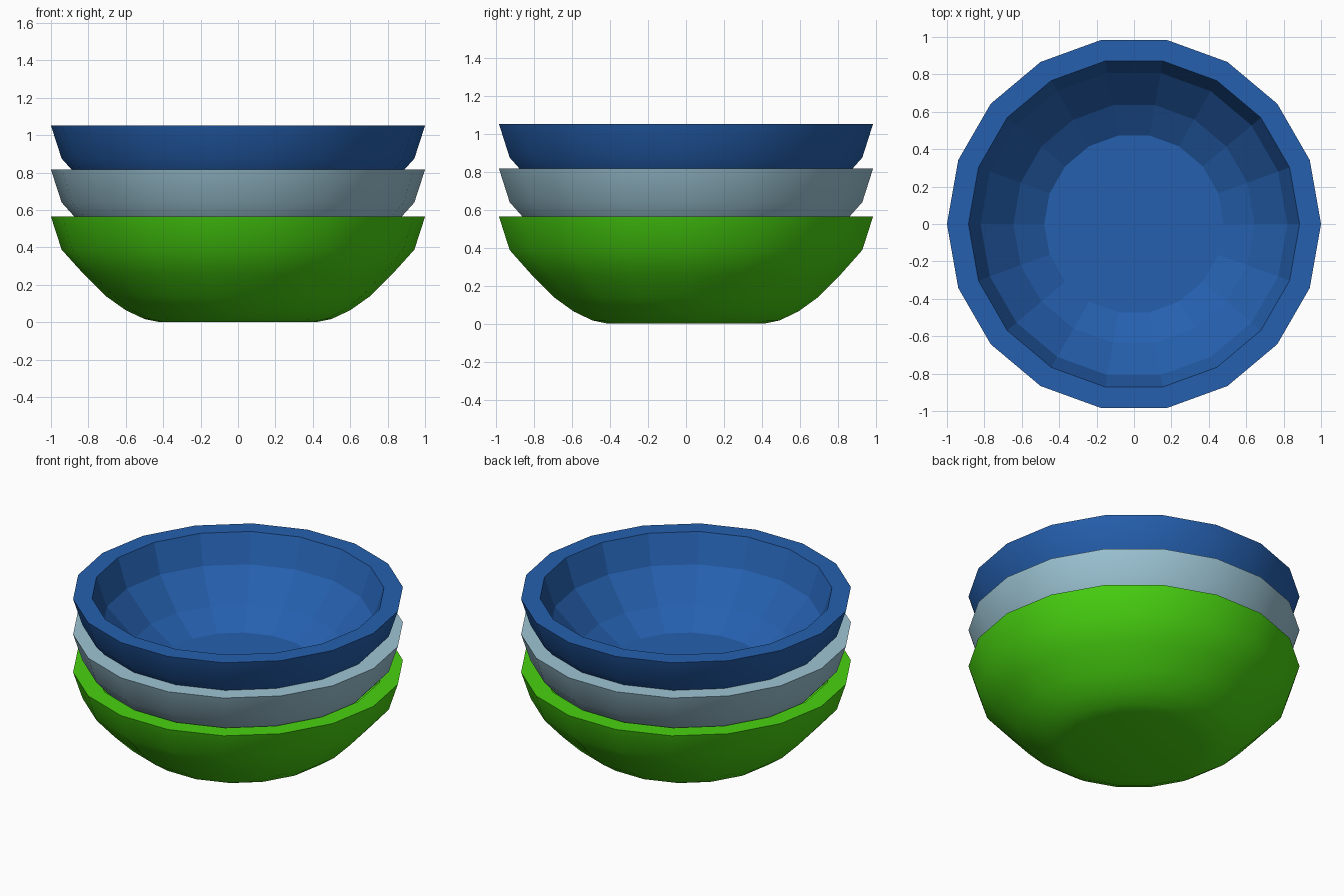
import bpy, bmesh, math

if "Cube" in bpy.data.objects:
    bpy.data.objects.remove(bpy.data.objects["Cube"])

SIDES = 18
# Outer wall from base to rim, inner wall from rim to floor (radius, height)
OUTER = [(0.417, 0.0), (0.5, 0.017), (0.6, 0.064), (0.706, 0.139),
         (0.825, 0.257), (0.943, 0.388), (1.0, 0.564)]
INNER = [(0.885, 0.564), (0.82, 0.375), (0.645, 0.185), (0.48, 0.078)]


def srgb(r, g, b):
    def f(c):
        c /= 255
        return c / 12.92 if c <= 0.04045 else ((c + 0.055) / 1.055) ** 2.4
    return (f(r), f(g), f(b), 1.0)


def bowl(name, z0, mat):
    bm = bmesh.new()
    rings = []
    for r, z in OUTER + INNER:
        rings.append([bm.verts.new((r * math.cos(2 * math.pi * i / SIDES),
                                    r * math.sin(2 * math.pi * i / SIDES), z + z0))
                      for i in range(SIDES)])
    # Base, walls and floor; the outside is smooth, the rim and inside faceted
    bm.faces.new(rings[0][::-1]).smooth = True
    for k in range(len(rings) - 1):
        a, b = rings[k], rings[k + 1]
        for i in range(SIDES):
            j = (i + 1) % SIDES
            f = bm.faces.new((a[i], a[j], b[j], b[i]))
            f.smooth = k < len(OUTER) - 1
    bm.faces.new(rings[-1])
    me = bpy.data.meshes.new(name)
    bm.to_mesh(me)
    bm.free()
    me.materials.append(mat)
    ob = bpy.data.objects.new(name, me)
    bpy.context.collection.objects.link(ob)


# Three nested bowls
for name, z0, colour in [("green", 0.0, srgb(72, 210, 16)),
                         ("pale_blue", 0.252, srgb(157, 197, 213)),
                         ("blue", 0.487, srgb(37, 96, 175))]:
    mat = bpy.data.materials.new(name)
    mat.diffuse_color = colour
    mat.use_nodes = True
    mat.node_tree.nodes["Principled BSDF"].inputs["Base Color"].default_value = mat.diffuse_color
    bowl(name + "_bowl", z0, mat)
